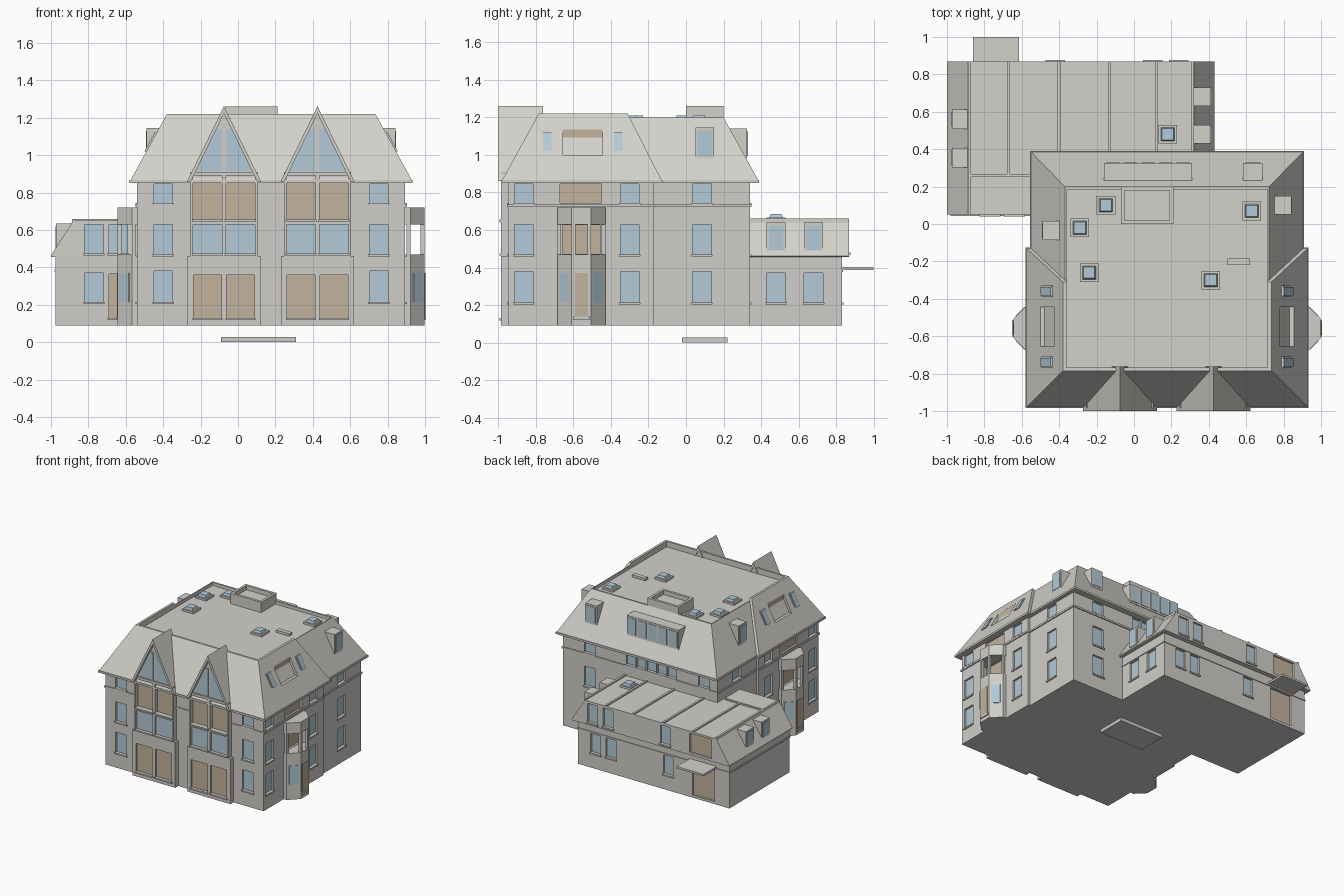
import bpy, bmesh

if "Cube" in bpy.data.objects:
    bpy.data.objects.remove(bpy.data.objects["Cube"])


def material(name, rgb):
    m = bpy.data.materials.new(name)
    m.use_nodes = True
    m.diffuse_color = (*rgb, 1)
    m.node_tree.nodes["Principled BSDF"].inputs["Base Color"].default_value = (*rgb, 1)
    return m


WALL = material("wall grey", (.63, .62, .59))
ROOF = material("roof grey", (.65, .64, .60))
GLASS = material("window blue", (.45, .59, .68))
WOOD = material("timber brown", (.55, .45, .34))
CX = .177          # middle plane of the main house


def finish(name, bm, mat):
    bmesh.ops.recalc_face_normals(bm, faces=bm.faces)
    me = bpy.data.meshes.new(name)
    bm.to_mesh(me)
    bm.free()
    if mat:
        me.materials.append(mat)
    ob = bpy.data.objects.new(name, me)
    bpy.context.scene.collection.objects.link(ob)
    return ob


def loft(bm, rings):
    """Closed solid through rings of equal length."""
    rings = [[bm.verts.new(p) for p in r] for r in rings]
    bm.faces.new(rings[0])
    bm.faces.new(rings[-1])
    for a, b in zip(rings, rings[1:]):
        for i in range(len(a)):
            j = (i + 1) % len(a)
            bm.faces.new((a[i], a[j], b[j], b[i]))


def rect(r, z):
    x0, x1, y0, y1 = r
    return [(x0, y0, z), (x1, y0, z), (x1, y1, z), (x0, y1, z)]


def frustum(name, low, high, z0, z1, mat):
    bm = bmesh.new()
    loft(bm, [rect(low, z0), rect(high, z1)])
    return finish(name, bm, mat)


def box(name, r, z0, z1, mat):
    return frustum(name, r, r, z0, z1, mat)


def prism(name, pts, axis, a, b, mat):
    """Extrude a 2D profile along one axis."""
    def put(p, t):
        q = list(p)
        q.insert(axis, t)
        return q
    bm = bmesh.new()
    loft(bm, [[put(p, a) for p in pts], [put(p, b) for p in pts]])
    return finish(name, bm, mat)


def facing(axis, n0, n1, c, w):
    """Plan rectangle of something lying between n0 and n1 along an axis."""
    n = (min(n0, n1), max(n0, n1))
    u = (c - w / 2, c + w / 2)
    return n + u if axis == 0 else u + n


cuts = {}


def opening(key, axis, s, plane, c, w, z0, z1, mat, depth=.02, sill=True):
    """Recess in a wall with a pane at its back and a sill below."""
    back = plane - s * depth
    cuts.setdefault(key, []).append((facing(axis, back, plane + s * .06, c, w), z0, z1))
    box("pane", facing(axis, back - s * .002, back + s * .004, c, w), z0, z1, mat)
    if sill:
        box("sill", facing(axis, plane - s * .01, plane + s * .009, c, w + .014), z0 - .012, z0, WALL)


def cut(ob, boxes):
    bm = bmesh.new()
    for r, z0, z1 in boxes:
        loft(bm, [rect(r, z0), rect(r, z1)])
    tool = finish("cutter", bm, None)
    mod = ob.modifiers.new("openings", "BOOLEAN")
    mod.operation, mod.solver, mod.object = "DIFFERENCE", "EXACT", tool
    deps = bpy.context.evaluated_depsgraph_get()
    me = bpy.data.meshes.new_from_object(ob.evaluated_get(deps))
    ob.modifiers.clear()
    ob.data = me
    bpy.data.objects.remove(tool)


LEVELS = ((.215, .38), (.47, .63), (.745, .845))
solids = {}


def side(d, s):
    return CX + s * d


# Main walls and roofs
solids["front"] = box("front_walls", (side(.717, -1), side(.717, 1), -.945, -.17), .09, .86, WALL)
solids["back"] = box("back_walls", (side(.7, -1), side(.7, 1), -.2, .34), .09, .86, WALL)
solids["froof"] = frustum("front_mansard", (-.575, .93, -.98, -.13), (-.38, .735, -.785, -.31), .865, 1.22, ROOF)
solids["broof"] = frustum("back_mansard", (-.55, .905, -.8, .385), (-.37, .722, -.6, .2), .865, 1.2, ROOF)
box("front_eave", (-.58, .934, -.985, -.125), .85, .866, ROOF)
box("back_eave", (-.555, .91, -.3, .39), .85, .866, ROOF)
for key in ("froof", "broof"):
    cuts[key] = [((-.362, .715, -.768, .185), 1.175, 1.4)]
box("front_string_course", (side(.725, -1), side(.725, 1), -.953, -.165), .722, .737, WALL)
box("back_string_course", (side(.708, -1), side(.708, 1), -.2, .348), .722, .737, WALL)

# Windows of the main house
for z0, z1 in LEVELS:
    for x in (-.4, .752):
        opening("front", 1, -1, -.945, x, .1, z0, z1, GLASS)
    for s in (-1, 1):
        for y in (-.865, -.3):
            opening("front", 0, s, side(.717, s), y, .1, z0, z1, GLASS)
        if s > 0 or z0 > .7:
            opening("back", 0, s, side(.7, s), .085, .1, z0, z1, GLASS)
    opening("back", 1, 1, .34, .635, .1, z0, z1, GLASS)
for i in range(5):
    opening("back", 1, 1, .34, -.11 + i * .093, .08, .745, .845, GLASS)
opening("back", 1, 1, .34, -.4, .1, .745, .845, GLASS)

# Side bays, with an open upper storey
for s in (-1, 1):
    ring = [(side(d, s), y) for d, y in
            ((.7, -.685), (.745, -.685), (.82, -.61), (.82, -.505), (.745, -.43), (.7, -.43))]
    for z0, z1 in ((.09, .47), (.63, .72)):
        prism("side_bay", ring, 2, z0, z1, WALL)
    for x, y in ring[1:5]:
        px, py = x - s * .01, y + (.01 if y < -.56 else -.01)
        box("bay_post", (px - .01, px + .01, py - .01, py + .01), .46, .64, WALL)
    for (p, q), z0, z1, m in ((ring[1:3], .215, .37, GLASS), (ring[2:4], .13, .37, WOOD), (ring[3:5], .215, .37, GLASS)):
        a = [p[i] + (q[i] - p[i]) * .17 for i in (0, 1)]
        b = [p[i] + (q[i] - p[i]) * .83 for i in (0, 1)]
        prism("bay_pane", [a, b, (b[0] + s * .005, b[1]), (a[0] + s * .005, a[1])], 2, z0, z1, m)
    box("bay_sill", facing(0, side(.81, s), side(.828, s), -.5575, .09), .12, .138, WALL)
    opening("front", 0, s, side(.717, s), -.5575, .2, .472, .628, WOOD, sill=False)
    opening("front", 0, s, side(.717, s), -.56, .22, .745, .845, WOOD, sill=False)

# Front bays with steep glazed gables
for c in (-.075, .425):
    low, up = "lower%.1f" % c, "upper%.1f" % c
    solids[low] = box("front_bay_base", (c - .195, c + .195, -.985, -.9), .09, .46, WALL)
    solids[up] = box("front_bay_upper", (c - .178, c + .178, -.985, -.9), .46, .91, WALL)
    for s in (-1, 1):
        x = c + s * .088
        opening(low, 1, -1, -.985, x, .148, .13, .36, WOOD)
        opening(up, 1, -1, -.985, x, .154, .475, .63, GLASS)
        opening(up, 1, -1, -.985, x, .154, .655, .89, WOOD, .035)
        prism("gable_glass", [(c + s * d, z) for d, z in ((.155, .915), (.012, .915), (.012, 1.14), (.045, 1.14))],
              1, -.978, -.97, GLASS)
    prism("gable_wall", [(c - .18, .87), (c + .18, .87), (c, 1.235)], 1, -.972, -.78, WALL)
    prism("gable_roof", [(c - .197, .86), (c, 1.262), (c + .197, .86), (c + .177, .86), (c, 1.222), (c - .177, .86)],
          1, -1, -.763, ROOF)


def dormer(axis, s, inner, outer, c, w, z0, z1, panes=1):
    box("dormer", facing(axis, inner, outer, c, w), z0, z1, ROOF)
    step = w / panes
    for i in range(panes):
        u = c - w / 2 + step * (i + .5)
        box("dormer_glass", facing(axis, outer, outer + s * .004, u, step - .022), z0 + .015, z1 - .015, GLASS)


# Roof windows, inset balconies and dormers
for s in (-1, 1):
    for y in (-.74, -.36):
        for mat, half, lift in ((ROOF, .031, .008), (GLASS, .023, .013)):
            pts = [(side(d, s), z) for d, z in ((.654, 1.02), (.664 + lift, 1.02), (.611 + lift, 1.12), (.601, 1.12))]
            prism("slope_window", pts, 1, y - half, y + half, mat)
    opening("froof", 0, s, side(.675, s), -.55, .21, 1.0, 1.135, WOOD, .075, sill=False)
dormer(0, 1, .7, side(.665, 1), .1, .1, .98, 1.145)
dormer(0, -1, -.35, side(.665, -1), -.035, .1, .98, 1.145)
dormer(1, 1, .18, .325, .075, .47, .98, 1.14, 5)
dormer(1, 1, .18, .325, .635, .105, .98, 1.14)


def rooflight(x, y, z):
    for h, a, b, m in ((.016, .05, .05, ROOF), (.034, .042, .03, GLASS)):
        frustum("rooflight", (x - a, x + a, y - a, y + a), (x - b, x + b, y - b, y + b), z, z + h, m)


for x, y in ((-.15, .1), (-.29, -.02), (-.24, -.26), (.41, -.3), (.63, .07)):
    rooflight(x, y, 1.175)
solids["stair"] = box("stair_head", (-.07, .21, .0, .2), 1.1, 1.26, ROOF)
cuts["stair"] = [((-.05, .19, .02, .18), 1.225, 1.4)]
box("roof_vent", (.5, .62, -.22, -.185), 1.17, 1.195, ROOF)

# Low rear wing
solids["wing"] = box("wing_walls", (-.975, .4, .05, .83), .09, .46, WALL)
solids["wroof"] = prism("wing_roof", [(-1, .455), (-.985, .455), (.425, .455), (.43, .462), (.312, .65), (-.88, .65), (-1, .465)],
                        1, .05, .868, ROOF)
box("wing_string_course", (-.981, .406, .044, .836), .376, .388, WALL)
for x in (-.88, -.67, -.4, -.13, .12, .312):
    box("roof_rib", (x - .008, x + .008, .05 if x < -.8 else .26, .868), .64, .66, ROOF)
box("roof_step", (-.88, -.54, .252, .268), .64, .66, ROOF)
rooflight(.18, .48, .65)
for x in (.24, .1, -.42):
    opening("wing", 1, 1, .83, x, .09, .215, .37, GLASS)
    opening("wroof", 1, 1, .868, x, .09, .48, .63, GLASS)
opening("wing", 1, 1, .83, -.74, .2, .11, .37, WOOD, sill=False)
opening("wroof", 1, 1, .868, -.74, .2, .475, .635, WOOD, sill=False)
opening("wing", 1, -1, .05, -.77, .1, .215, .37, GLASS)
opening("wing", 1, -1, .05, -.65, .08, .13, .365, WOOD)
opening("wroof", 1, -1, .05, -.77, .1, .475, .63, GLASS)
opening("wroof", 1, -1, .05, -.64, .1, .475, .63, GLASS)
for y in (.48, .68):
    opening("wing", 0, 1, .4, y, .1, .215, .37, GLASS)
    dormer(0, 1, .28, .412, y, .1, .475, .64)
for y in (.355, .56):
    dormer(0, -1, -.85, -.972, y, .105, .475, .635)
box("door_canopy", (-.86, -.615, .82, 1.0), .388, .404, ROOF)

# Pit floor below the house
box("pit_floor", (-.09, .31, -.02, .22), 0, .028, WALL)

for key, boxes in cuts.items():
    cut(solids[key], boxes)
